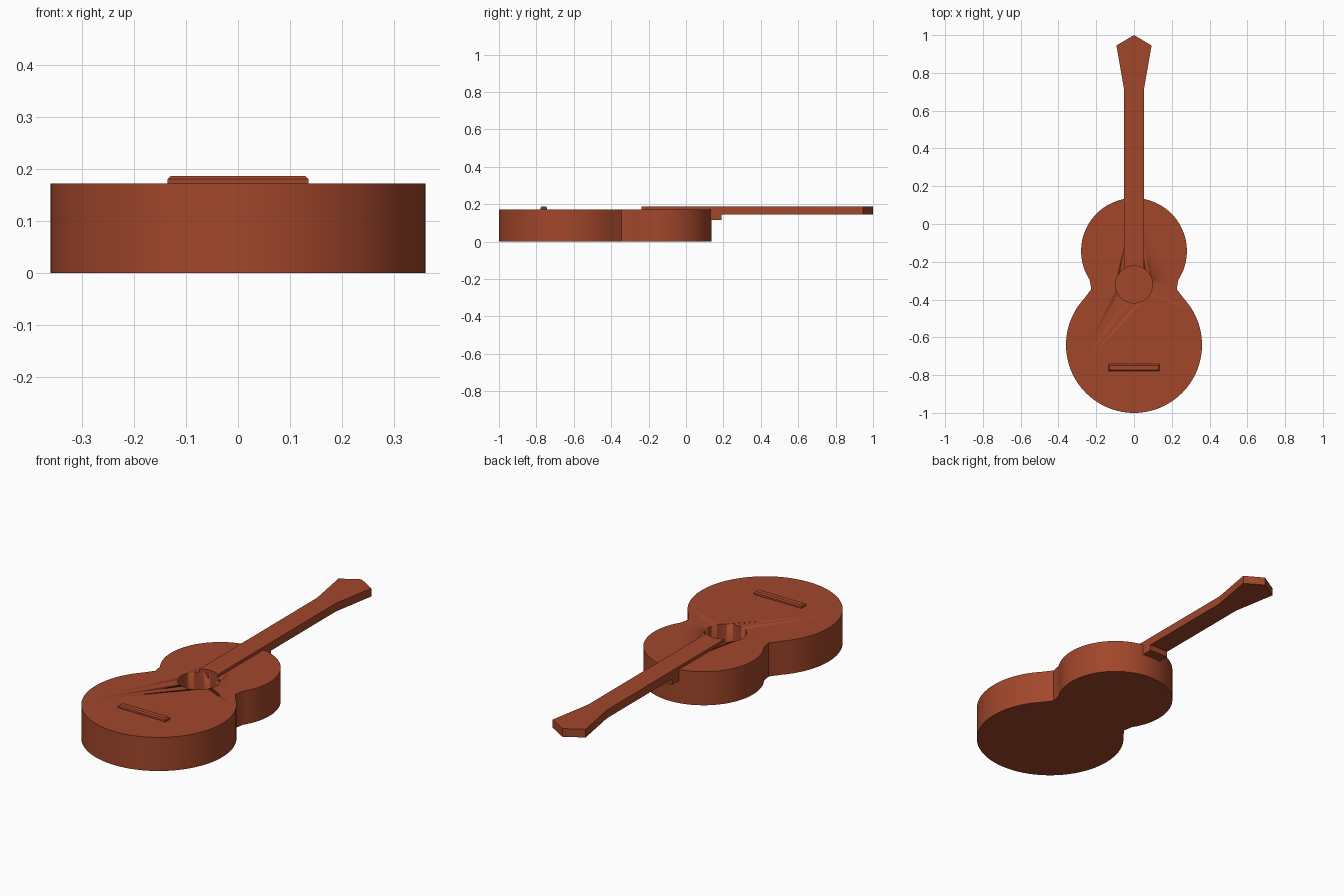
import bpy, bmesh
from math import sin, cos, radians, pi

if "Cube" in bpy.data.objects:
    bpy.data.objects.remove(bpy.data.objects["Cube"])

wood = bpy.data.materials.new("reddish_wood")
wood.diffuse_color = (0.36, 0.062, 0.024, 1)
wood.use_nodes = True
wood.node_tree.nodes["Principled BSDF"].inputs["Base Color"].default_value = wood.diffuse_color


def prism(name, outline, z0, z1, smooth=False):
    """Extrude a closed xy outline from z0 to z1."""
    bm = bmesh.new()
    base = bm.faces.new([bm.verts.new((x, y, z0)) for x, y in outline])
    top = bmesh.ops.extrude_face_region(bm, geom=[base])["geom"]
    for v in top:
        if isinstance(v, bmesh.types.BMVert):
            v.co.z = z1
    bmesh.ops.recalc_face_normals(bm, faces=bm.faces)
    me = bpy.data.meshes.new(name)
    bm.to_mesh(me)
    bm.free()
    ob = bpy.data.objects.new(name, me)
    bpy.context.collection.objects.link(ob)
    me.materials.append(wood)
    if smooth:
        bpy.context.view_layer.objects.active = ob
        ob.select_set(True)
        bpy.ops.object.shade_smooth_by_angle(angle=radians(25))
        ob.select_set(False)
    return ob


def arc(cy, r, a0, a1, n):
    return [(r * cos(radians(a0 + (a1 - a0) * i / n)),
             cy + r * sin(radians(a0 + (a1 - a0) * i / n))) for i in range(n + 1)]


def mirrored(half):
    """Close a right-hand half outline by mirroring it over x = 0."""
    return half + [(-x, y) for x, y in reversed(half) if abs(x) > 1e-5]


def cut(ob, cutter):
    m = ob.modifiers.new("sound_hole", 'BOOLEAN')
    m.operation = 'DIFFERENCE'
    m.solver = 'EXACT'
    m.object = cutter


# Body: lower bout, pinched waist, upper bout
half = arc(-0.64, 0.36, -90, 43, 36) + [(0.226, -0.345)] + arc(-0.143, 0.28, -33, 90, 32)
body = prism("body", mirrored(half), 0, 0.172, smooth=True)

# Neck and flared headstock in one piece
neck = prism("neck_and_headstock", mirrored(
    [(0.053, -0.30), (0.053, 0.715), (0.093, 0.945), (0, 1.0)]), 0.145, 0.187)

# Heel under the neck joint
heel = prism("heel", [(-0.053, 0.09), (0.053, 0.09), (0.053, 0.19), (-0.053, 0.19)], 0.115, 0.146)

# Sound hole, which also trims the neck end
hole = prism("sound_hole_cutter", arc(-0.32, 0.098, 0, 354.375, 63), 0.02, 0.3, smooth=True)
hole.hide_render = True
hole.hide_viewport = True
hole.display_type = 'WIRE'
cut(body, hole)
cut(neck, hole)

# Bridge with a chamfered top
bridge = prism("bridge", [(-0.135, -0.778), (0.135, -0.778), (0.135, -0.742), (-0.135, -0.742)], 0.17, 0.187)
bm = bmesh.new()
bm.from_mesh(bridge.data)
rim = [e for e in bm.edges if all(v.co.z > 0.18 for v in e.verts)]
bmesh.ops.bevel(bm, geom=rim, offset=0.006, segments=1, affect='EDGES')
bm.to_mesh(bridge.data)
bm.free()
